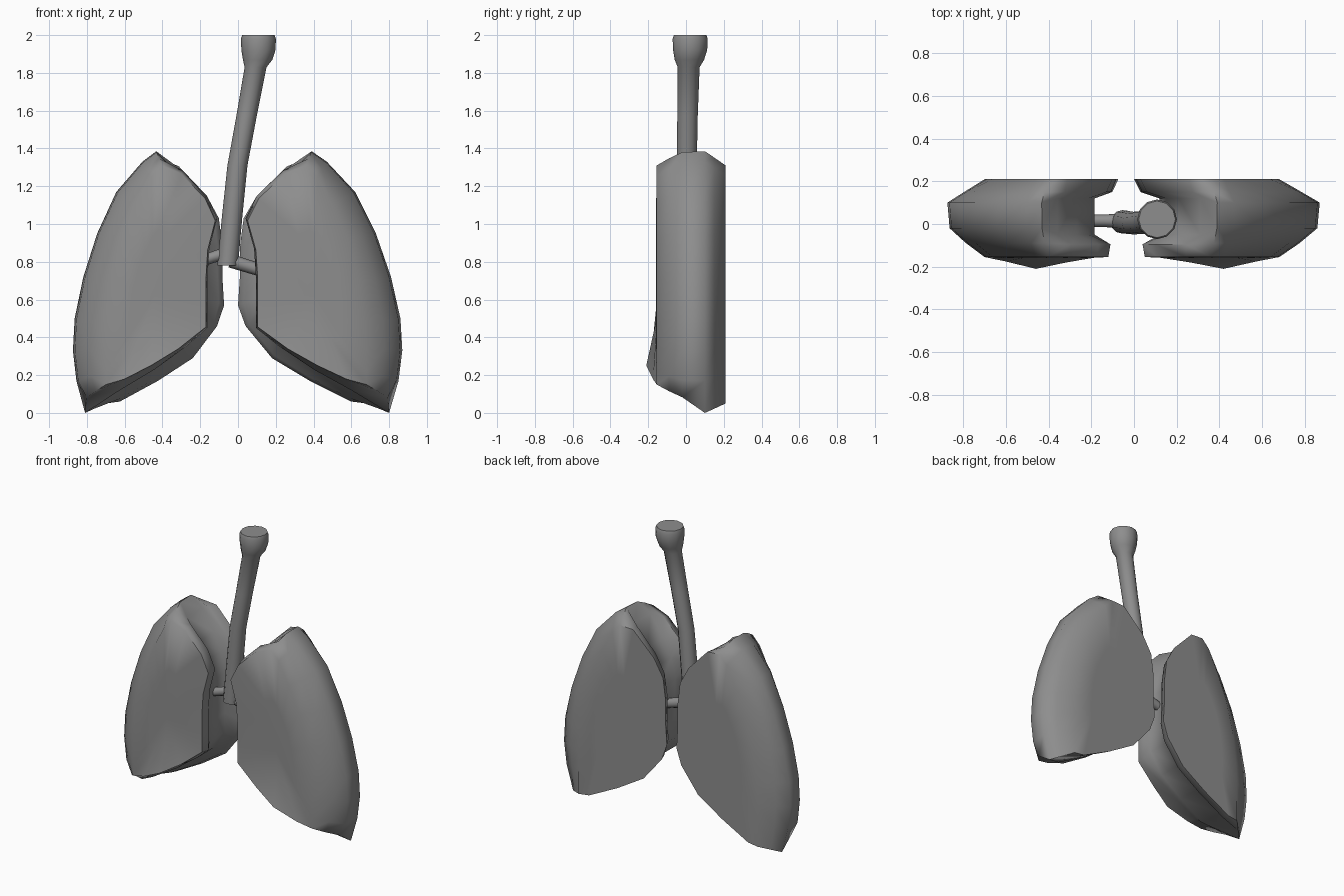
import bpy
import bmesh
from mathutils import Vector

cube = bpy.data.objects.get("Cube")
if cube:
    bpy.data.objects.remove(cube, do_unlink=True)

# One grey for everything
grey = bpy.data.materials.new("plain_grey")
grey.use_nodes = True
GREY = (0.27, 0.27, 0.27, 1)
grey.diffuse_color = GREY
grey.node_tree.nodes["Principled BSDF"].inputs["Base Color"].default_value = GREY


def finish(name, bm, angle):
    """Turn a bmesh into a smooth shaded object."""
    bmesh.ops.recalc_face_normals(bm, faces=bm.faces)
    mesh = bpy.data.meshes.new(name)
    bm.to_mesh(mesh)
    bm.free()
    mesh.materials.append(grey)
    obj = bpy.data.objects.new(name, mesh)
    bpy.context.collection.objects.link(obj)
    bpy.ops.object.select_all(action="DESELECT")
    obj.select_set(True)
    bpy.context.view_layer.objects.active = obj
    bpy.ops.object.shade_smooth_by_angle(angle=angle)
    return obj


def bridge(bm, a, b):
    """Join two closed vertex rings with quads."""
    for i in range(len(a)):
        j = (i + 1) % len(a)
        bm.faces.new((a[i], a[j], b[j], b[i]))


# Outer side of a lung, apex to lower tip: silhouette point, flat face point (x, z)
OUTER = [
    ((.39, 1.385), (.36, 1.31)),
    ((.47, 1.33), (.42, 1.25)),
    ((.62, 1.17), (.50, 1.10)),
    ((.73, .95), (.58, .92)),
    ((.81, .72), (.64, .70)),
    ((.86, .50), (.67, .48)),
    ((.87, .33), (.68, .34)),
    ((.85, .17), (.68, .22)),
    ((.80, .0), (.68, .05)),
]
# Base and inner side, tip to apex: back rim, front rim, hollow floor (x, z)
INNER = [
    ((.60, .06), (.58, .165), (.60, .12)),
    ((.38, .17), (.42, .24), (.40, .23)),
    ((.18, .29), (.26, .33), (.22, .35)),
    ((.04, .46), (.095, .45), (.12, .49)),
    ((.0, .57), (.095, .60), (.12, .62)),
    ((.01, .72), (.095, .72), (.12, .75)),
    ((.01, .88), (.085, .87), (.12, .90)),
    ((.03, 1.03), (.04, 1.03), (.15, 1.04)),
    ((.10, 1.15), (.10, 1.15), (.21, 1.16)),
    ((.26, 1.305), (.24, 1.285), (.31, 1.305)),
]
MIDDLE = Vector((.40, .62))
FRONT, BACK = -.155, .21


def lung_rings():
    """Rings of 3D points from the back face to the front face."""
    rings = [[] for _ in range(6)]
    for edge, face in OUTER:
        e, f = Vector(edge), Vector(face)
        # The lower tip slopes up towards the front
        lift = Vector((0, .1 if e.y == 0 else 0))
        section = [(f, BACK), (f.lerp(e, .55), .15), (e, .10),
                   (e.lerp(f, .06) + lift * .8, -.02),
                   (e.lerp(f, .5) + lift * .9, -.09), (f + lift, FRONT)]
        for ring, (p, y) in zip(rings, section):
            ring.append(Vector((p.x, y, p.y)))
    for k, (back, front, floor) in enumerate(INNER):
        b, f, h = Vector(back), Vector(front), Vector(floor)
        bulge = (.02, .055, .025)[k] if k < 3 else 0
        section = [(b, BACK), (b.lerp(h, .25), .15), (h, .12),
                   (h, -.05), (f, -.095), (f.lerp(MIDDLE, .03), FRONT - bulge)]
        for ring, (p, y) in zip(rings, section):
            ring.append(Vector((p.x, y, p.y)))
    return rings


def lung(name, place):
    bm = bmesh.new()
    rings = lung_rings()

    # Face caps: a half size ring around a centre point
    def inset(ring, y):
        return [Vector((MIDDLE.x + (p.x - MIDDLE.x) * .5, y,
                        MIDDLE.y + (p.z - MIDDLE.y) * .5)) for p in ring]

    rings.insert(0, inset(rings[0], BACK))
    rings.append(inset(rings[-1], FRONT - .005))
    verts = [[bm.verts.new(place(p)) for p in ring] for ring in rings]
    for a, b in zip(verts, verts[1:]):
        bridge(bm, a, b)
    for ring in (verts[0], verts[-1]):
        y = ring[0].co.y
        centre = bm.verts.new(place(Vector((MIDDLE.x, y, MIDDLE.y))))
        for i, v in enumerate(ring):
            bm.faces.new((v, ring[(i + 1) % len(ring)], centre))
    return finish(name, bm, 1.2)


# The right lung mirrors the left one and is slightly narrower
lung("left_lung", lambda p: p)
lung("right_lung", lambda p: Vector((-(.874 - (.87 - p.x) * .92), p.y, p.z)))


def tube(name, stations, sides=10, upright=False):
    """Round tube through (centre, radius) stations with closed ends."""
    bm = bmesh.new()
    start, end = Vector(stations[0][0]), Vector(stations[-1][0])
    axis = Vector((0, 0, 1)) if upright else (end - start).normalized()
    turn = axis.to_track_quat("Z", "Y")
    rings = []
    for centre, radius in stations:
        circle = bmesh.ops.create_circle(bm, segments=sides, radius=radius)["verts"]
        for v in circle:
            v.co = turn @ v.co + Vector(centre)
        rings.append(circle)
    for a, b in zip(rings, rings[1:]):
        bridge(bm, a, b)
    bm.faces.new(rings[0])
    bm.faces.new(rings[-1])
    return finish(name, bm, .9)


# Windpipe with the flared voice box on top
tube("windpipe", [
    ((-.055, .01, .78), .055), ((-.03, .008, 1.05), .054),
    ((-.003, .004, 1.31), .053), ((.045, .008, 1.57), .054),
    ((.093, .014, 1.83), .058), ((.104, .018, 1.87), .078),
    ((.108, .022, 1.92), .09), ((.108, .022, 1.98), .093),
    ((.108, .022, 2.0), .086),
], sides=12, upright=True)

# Branches into the lungs
tube("right_branch", [((-.05, .015, .85), .034), ((-.13, .015, .825), .03),
                      ((-.22, .015, .797), .03)], sides=8)
tube("left_branch", [((-.04, .01, .805), .036), ((.09, .01, .765), .034),
                     ((.18, .01, .738), .034)], sides=8)
